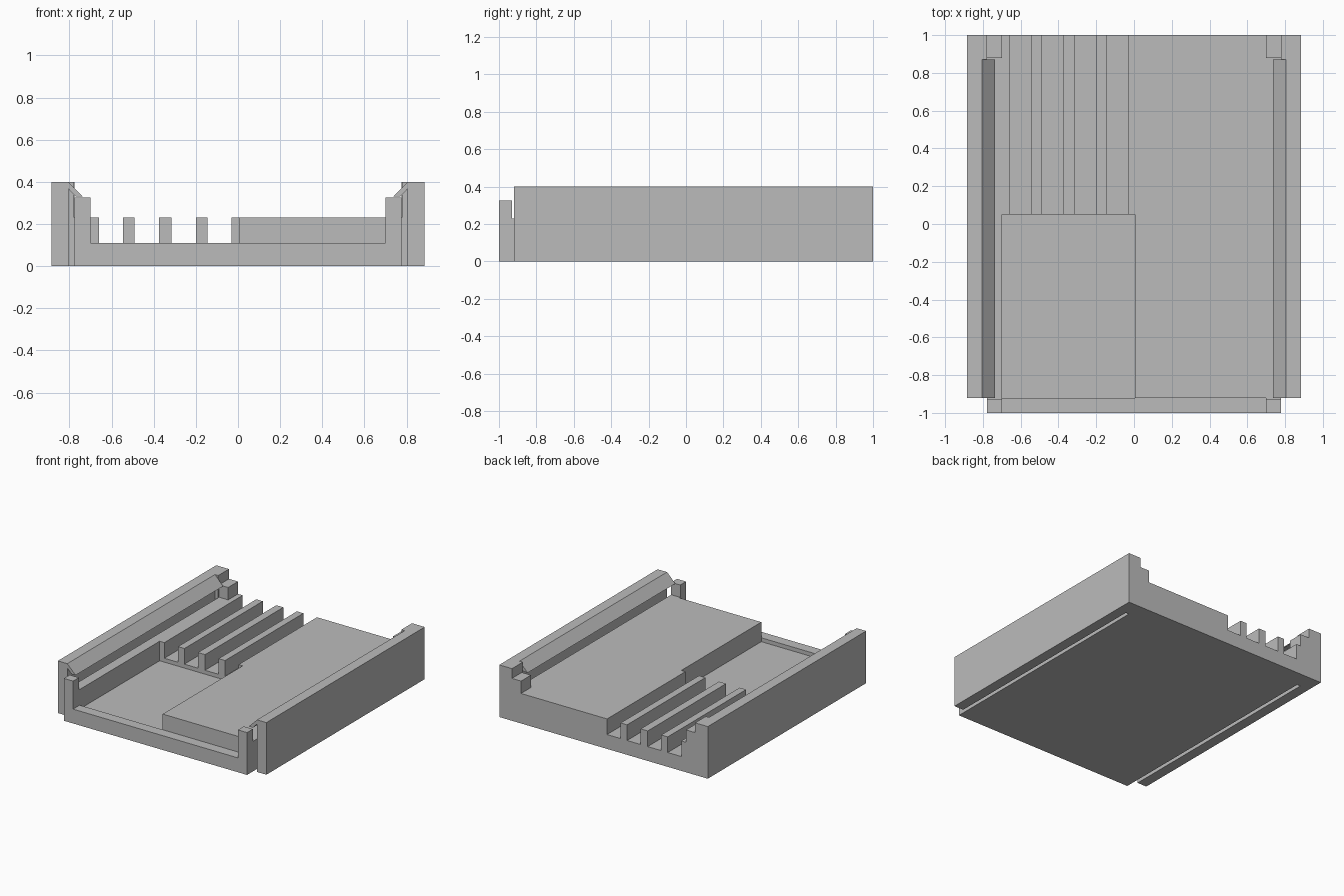
import bpy, bmesh

cube = bpy.data.objects.get("Cube")
if cube:
    bpy.data.objects.remove(cube, do_unlink=True)

grey = bpy.data.materials.new("plain grey")
grey.use_nodes = True
colour = (0.5, 0.5, 0.5, 1)
grey.diffuse_color = colour
for node in grey.node_tree.nodes:
    if node.type == 'BSDF_PRINCIPLED':
        node.inputs["Base Color"].default_value = colour


def prism(name, profile, y0, y1):
    """Extrude an x-z profile along y."""
    bm = bmesh.new()
    face = bm.faces.new([bm.verts.new((x, y0, z)) for x, z in profile])
    ext = bmesh.ops.extrude_face_region(bm, geom=[face])
    moved = [v for v in ext["geom"] if isinstance(v, bmesh.types.BMVert)]
    bmesh.ops.translate(bm, verts=moved, vec=(0, y1 - y0, 0))
    bmesh.ops.recalc_face_normals(bm, faces=bm.faces)
    mesh = bpy.data.meshes.new(name)
    bm.to_mesh(mesh)
    bm.free()
    mesh.materials.append(grey)
    obj = bpy.data.objects.new(name, mesh)
    bpy.context.collection.objects.link(obj)
    return obj


def cut(target, x, y, z):
    """Subtract a box given by its x, y and z ranges."""
    cutter = prism("cutter", [(x[0], z[0]), (x[1], z[0]), (x[1], z[1]), (x[0], z[1])], *y)
    cutter.hide_render = True
    mod = target.modifiers.new("cut", 'BOOLEAN')
    mod.operation, mod.solver, mod.object = 'DIFFERENCE', 'EXACT', cutter
    bpy.context.view_layer.objects.active = target
    bpy.ops.object.modifier_apply(modifier=mod.name)
    bpy.data.objects.remove(cutter, do_unlink=True)


RAIL_IN, RAIL_OUT, WALL_OUT, WALL_IN = 0.805, 0.885, 0.777, 0.70
DECK, FLOOR, POCKET, HIGH = 0.23, 0.11, 0.08, 0.6
FRONT, SLOT_END, MID = -0.92, 0.87, 0.05

# Tray body: stepped profile along the whole length
half = [(RAIL_OUT, 0), (RAIL_OUT, 0.4), (WALL_OUT, 0.4), (WALL_OUT, 0.325),
        (WALL_IN, 0.325), (WALL_IN, DECK)]
tray = prism("tray", half + [(-x, z) for x, z in reversed(half)], -1, 1)

for s in (-1, 1):
    def span(a, b):
        return sorted((s * a, s * b))
    # Rails start behind the front lip, with a through slot beside the wall
    cut(tray, span(WALL_OUT, 1), (-1.1, FRONT), (-0.1, HIGH))
    cut(tray, span(WALL_OUT, RAIL_IN), (-1.1, SLOT_END), (-0.1, HIGH))
    # Lower the wall between the corner posts
    cut(tray, span(WALL_IN, WALL_OUT + 0.001), (-0.93, 0.88), (DECK, HIGH))

# Front lip and sunken pocket
cut(tray, (-WALL_IN, WALL_IN), (-1.1, FRONT), (FLOOR, HIGH))
cut(tray, (-WALL_IN, 0.005), (FRONT, MID), (POCKET, HIGH))

# Channels that leave the fins standing
for x0, x1 in ((-0.66, -0.545), (-0.49, -0.375), (-0.315, -0.2), (-0.145, -0.03)):
    cut(tray, (x0, x1), (MID - 0.02, 1.1), (FLOOR, HIGH))

# Sloped snap hooks along the rail tops
for s, side in ((1, "left"), (-1, "right")):
    prism(side + "_hook", [(s * x, z) for x, z in
          ((RAIL_IN, 0.4), (0.735, 0.33), (0.77, 0.33), (RAIL_IN, 0.367))], FRONT, SLOT_END)
